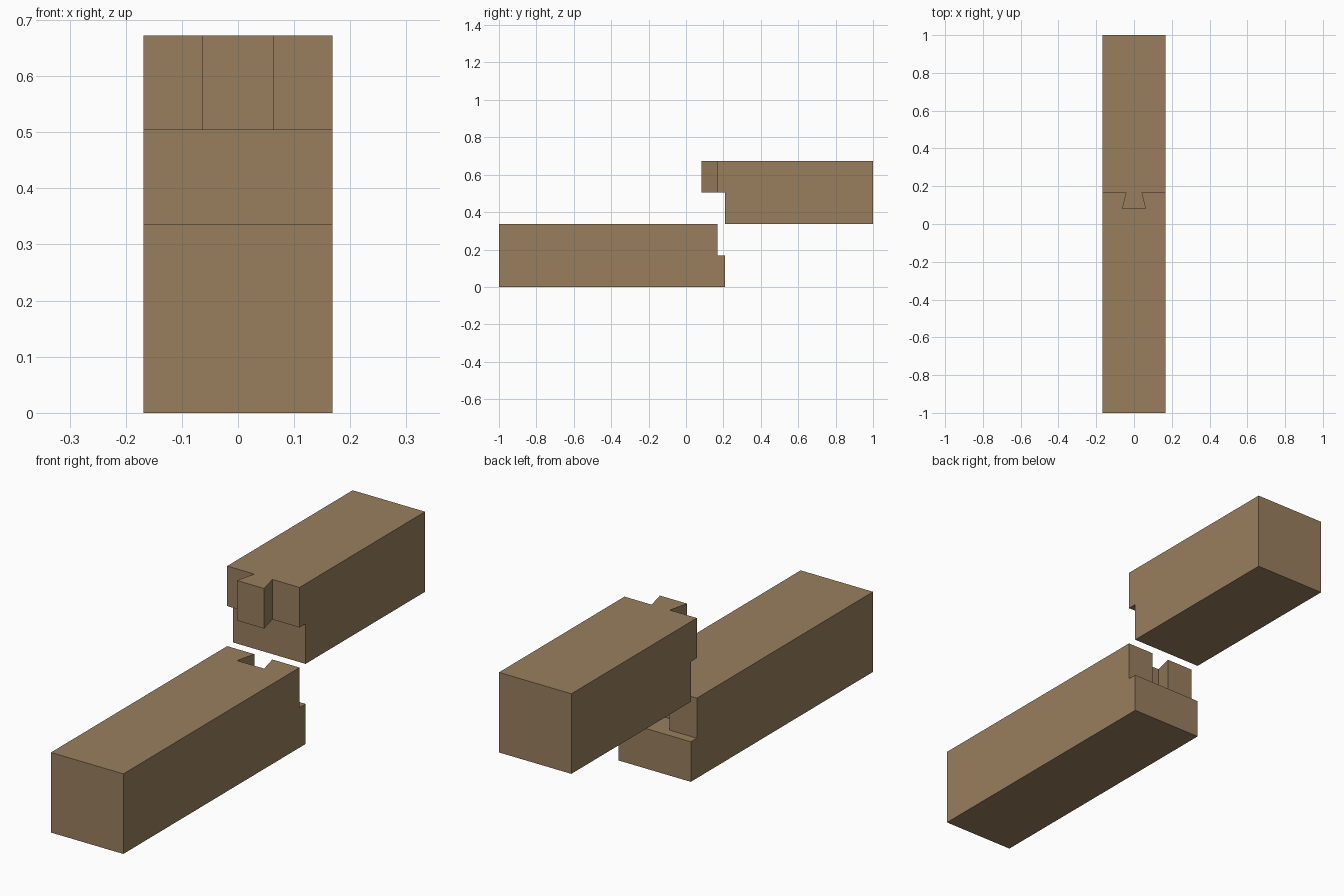
import bpy
import bmesh
from mathutils import Vector

cube = bpy.data.objects.get("Cube")
if cube:
    bpy.data.objects.remove(cube, do_unlink=True)

HALF = 0.168               # half the beam width
SIZE = 2 * HALF            # beam height
SHOULDER, STEP, TIP = 0.168, 0.208, 0.083
TIP_W, NECK_W = 0.063, 0.042

wood = bpy.data.materials.new("brown wood")
wood.use_nodes = True
colour = (0.318, 0.212, 0.112, 1)
wood.diffuse_color = colour
wood.node_tree.nodes["Principled BSDF"].inputs["Base Color"].default_value = colour


def prism(name, outline, sweep):
    """Extrude a closed outline along a vector into a solid."""
    bm = bmesh.new()
    face = bm.faces.new([bm.verts.new(p) for p in outline])
    ext = bmesh.ops.extrude_face_region(bm, geom=[face])
    verts = [g for g in ext["geom"] if isinstance(g, bmesh.types.BMVert)]
    bmesh.ops.translate(bm, verts=verts, vec=Vector(sweep))
    bmesh.ops.recalc_face_normals(bm, faces=bm.faces)
    mesh = bpy.data.meshes.new(name)
    bm.to_mesh(mesh)
    bm.free()
    mesh.materials.append(wood)
    obj = bpy.data.objects.new(name, mesh)
    bpy.context.collection.objects.link(obj)
    return obj


def beam(name, profile):
    return prism(name, [(-HALF, y, z) for y, z in profile], (2 * HALF, 0, 0))


def dovetail(name, z0, z1):
    """Flared tail that continues its taper slightly past the shoulder."""
    extra = 0.02
    slope = (TIP_W - NECK_W) / (SHOULDER - TIP)
    end_w = NECK_W - slope * extra
    end = SHOULDER + extra
    outline = [(-TIP_W, TIP, z0), (TIP_W, TIP, z0), (end_w, end, z0), (-end_w, end, z0)]
    return prism(name, outline, (0, 0, z1 - z0))


def combine(target, tool, operation):
    mod = target.modifiers.new("joint", "BOOLEAN")
    mod.operation, mod.object, mod.solver = operation, tool, "EXACT"
    bpy.context.view_layer.objects.active = target
    bpy.ops.object.modifier_apply(modifier=mod.name)
    bpy.data.objects.remove(tool, do_unlink=True)


# Lower beam: stepped end with a dovetail socket in its upper half
mid = SIZE / 2
lower = beam("socket_beam", [(-1, 0), (STEP, 0), (STEP, mid),
                             (SHOULDER, mid), (SHOULDER, SIZE), (-1, SIZE)])
combine(lower, dovetail("socket_cutter", mid, SIZE + 0.05), "DIFFERENCE")

# Upper beam: undercut end with a projecting dovetail, lifted off the lower beam
top, ledge = 2 * SIZE, SIZE + mid
upper = beam("tail_beam", [(1, SIZE), (1, top), (SHOULDER, top),
                           (SHOULDER, ledge), (STEP, ledge), (STEP, SIZE)])
combine(upper, dovetail("tail", ledge, top), "UNION")
